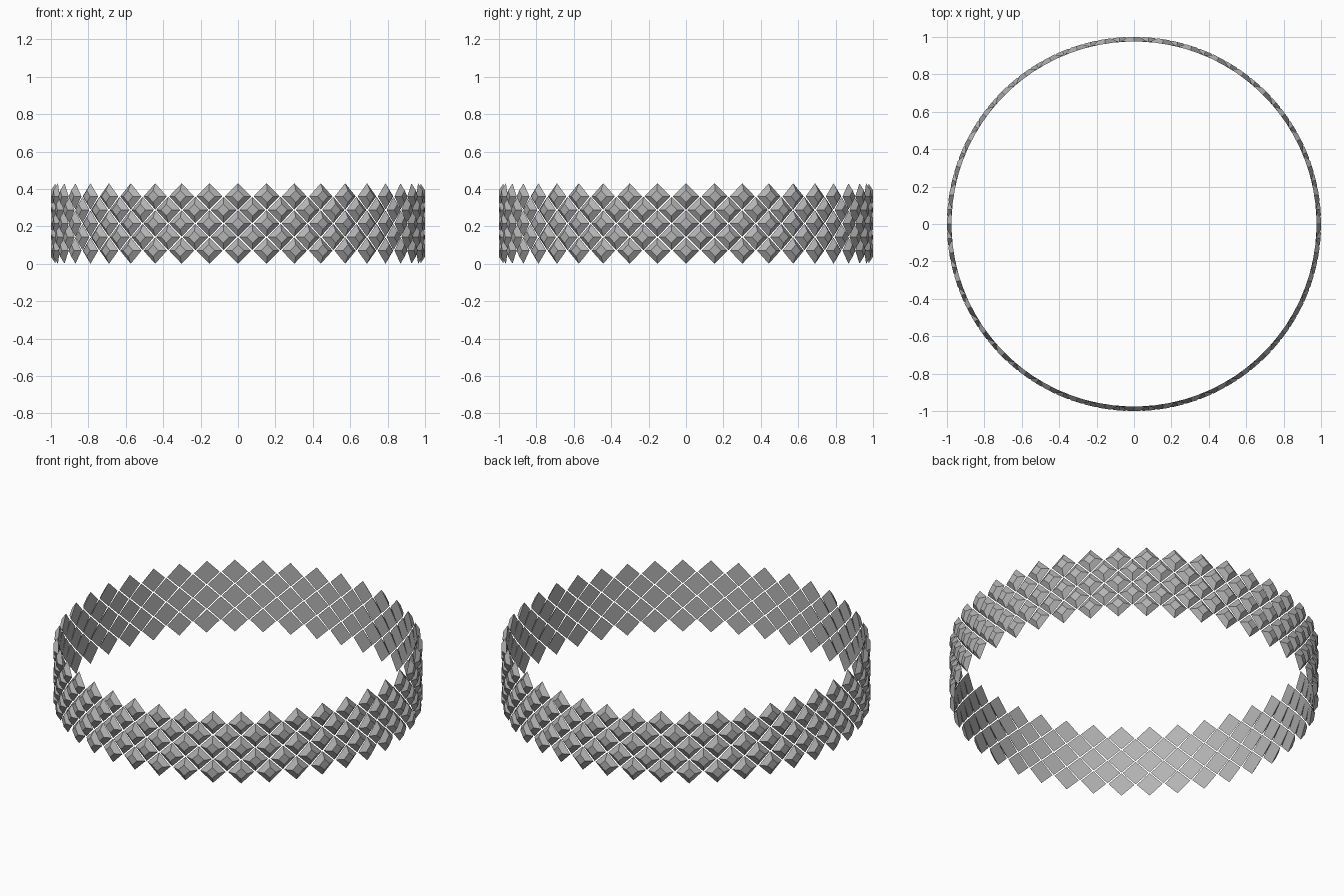
import bpy, bmesh, math
from mathutils import Matrix

if "Cube" in bpy.data.objects:
    bpy.data.objects.remove(bpy.data.objects["Cube"], do_unlink=True)

COUNT, ROWS = 40, 5
HALF, TOP_HALF = 0.07, 0.032      # half diagonals of stud base and top
INNER, DEPTH = 0.975, 0.025       # band radius and stud height
PITCH = 0.0725

metal = bpy.data.materials.new("grey metal")
metal.use_nodes = True
colour = (0.45, 0.45, 0.45, 1)
metal.diffuse_color = colour
metal.node_tree.nodes["Principled BSDF"].inputs["Base Color"].default_value = colour


def stud_row(name, z, shift):
    """One ring of diamond studs facing outwards."""
    bm = bmesh.new()
    for i in range(COUNT):
        angle = math.tau * (i + shift) / COUNT
        place = (Matrix.Translation((0, 0, z)) @ Matrix.Rotation(angle, 4, "Z")
                 @ Matrix.Translation((INNER + DEPTH / 2, 0, 0))
                 @ Matrix.Rotation(math.pi / 2, 4, "Y"))
        bmesh.ops.create_cone(bm, cap_ends=True, segments=4, radius1=HALF,
                              radius2=TOP_HALF, depth=DEPTH, matrix=place)
    mesh = bpy.data.meshes.new(name)
    bm.to_mesh(mesh)
    bm.free()
    mesh.materials.append(metal)
    bpy.context.collection.objects.link(bpy.data.objects.new(name, mesh))


# Staggered rows of studs make the band
for row in range(ROWS):
    stud_row(f"stud_row_{row + 1}", HALF + row * PITCH, (row % 2) / 2)
